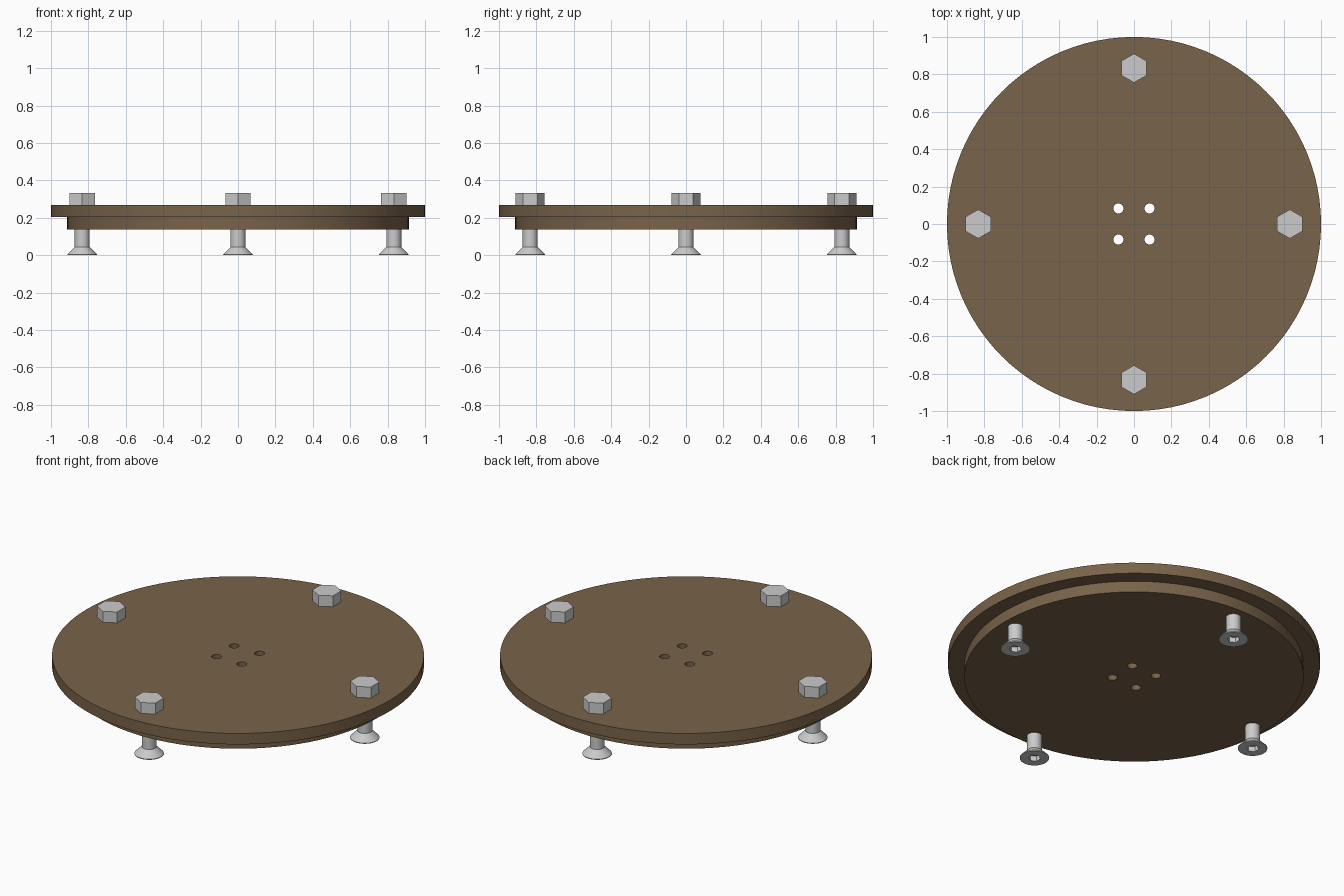
import bpy, bmesh
from math import cos, sin, pi

if "Cube" in bpy.data.objects:
    bpy.data.objects.remove(bpy.data.objects["Cube"])

STEEL_R = 0.833   # bolt circle radius


def material(name, rgb):
    m = bpy.data.materials.new(name)
    m.diffuse_color = (*rgb, 1)
    m.use_nodes = True
    m.node_tree.nodes["Principled BSDF"].inputs["Base Color"].default_value = m.diffuse_color
    return m


def lathe(name, rings, n, loc=(0, 0, 0), turn=0.0, smooth=True, mat=None):
    """Closed solid from rings (radius, z, is_hex), capped at both ends."""
    bm = bmesh.new()
    loops = []
    for r, z, is_hex in rings:
        loop = []
        for i in range(n):
            a = 2 * pi * i / n
            k = cos(pi / 6) / cos(a % (pi / 3) - pi / 6) if is_hex else 1
            loop.append(bm.verts.new((r * k * cos(a + turn), r * k * sin(a + turn), z)))
        loops.append(loop)
    for lo, hi in zip(loops, loops[1:]):
        for i in range(n):
            j = (i + 1) % n
            bm.faces.new((lo[i], lo[j], hi[j], hi[i]))
    bm.faces.new(loops[0][::-1])
    bm.faces.new(loops[-1])
    bmesh.ops.recalc_face_normals(bm, faces=bm.faces)
    me = bpy.data.meshes.new(name)
    bm.to_mesh(me)
    bm.free()
    ob = bpy.data.objects.new(name, me)
    bpy.context.collection.objects.link(ob)
    ob.location = loc
    if mat:
        me.materials.append(mat)
    if smooth:
        bpy.ops.object.select_all(action='DESELECT')
        ob.select_set(True)
        bpy.context.view_layer.objects.active = ob
        bpy.ops.object.shade_smooth_by_angle(angle=pi / 6)
    return ob


# Stepped round plate
brown = material("brown", (0.19, 0.125, 0.067))
plate = lathe("plate", [(0.913, 0.137, 0), (0.913, 0.203, 0),
                        (1.0, 0.203, 0), (1.0, 0.268, 0)], 96, mat=brown)

# Four small through holes in the middle
for i, (x, y) in enumerate([(-1, -1), (1, -1), (1, 1), (-1, 1)]):
    cutter = lathe(f"hole_cutter_{i + 1}", [(0.027, 0.0, 0), (0.027, 0.4, 0)], 32,
                   loc=(0.083 * x, 0.083 * y, 0), smooth=False, mat=brown)
    cutter.hide_render = True
    cutter.hide_set(True)
    cutter.display_type = 'WIRE'
    mod = plate.modifiers.new(f"hole_{i + 1}", 'BOOLEAN')
    mod.operation = 'DIFFERENCE'
    mod.solver = 'EXACT'
    mod.object = cutter

# Countersunk screws with hex sockets below, hex nuts on top
for i in range(4):
    a = i * pi / 2
    loc = (STEEL_R * cos(a), STEEL_R * sin(a), 0)
    lathe(f"screw_{i + 1}", [(0.034, 0.03, 1), (0.034, 0.0, 1), (0.079, 0.0, 0),
                             (0.079, 0.004, 0), (0.04, 0.043, 0), (0.04, 0.28, 0)],
          36, loc, turn=pi / 2)
    lathe(f"hex_nut_{i + 1}", [(0.0775, 0.268, 0), (0.0775, 0.333, 0)],
          6, loc, turn=pi / 2, smooth=False)
